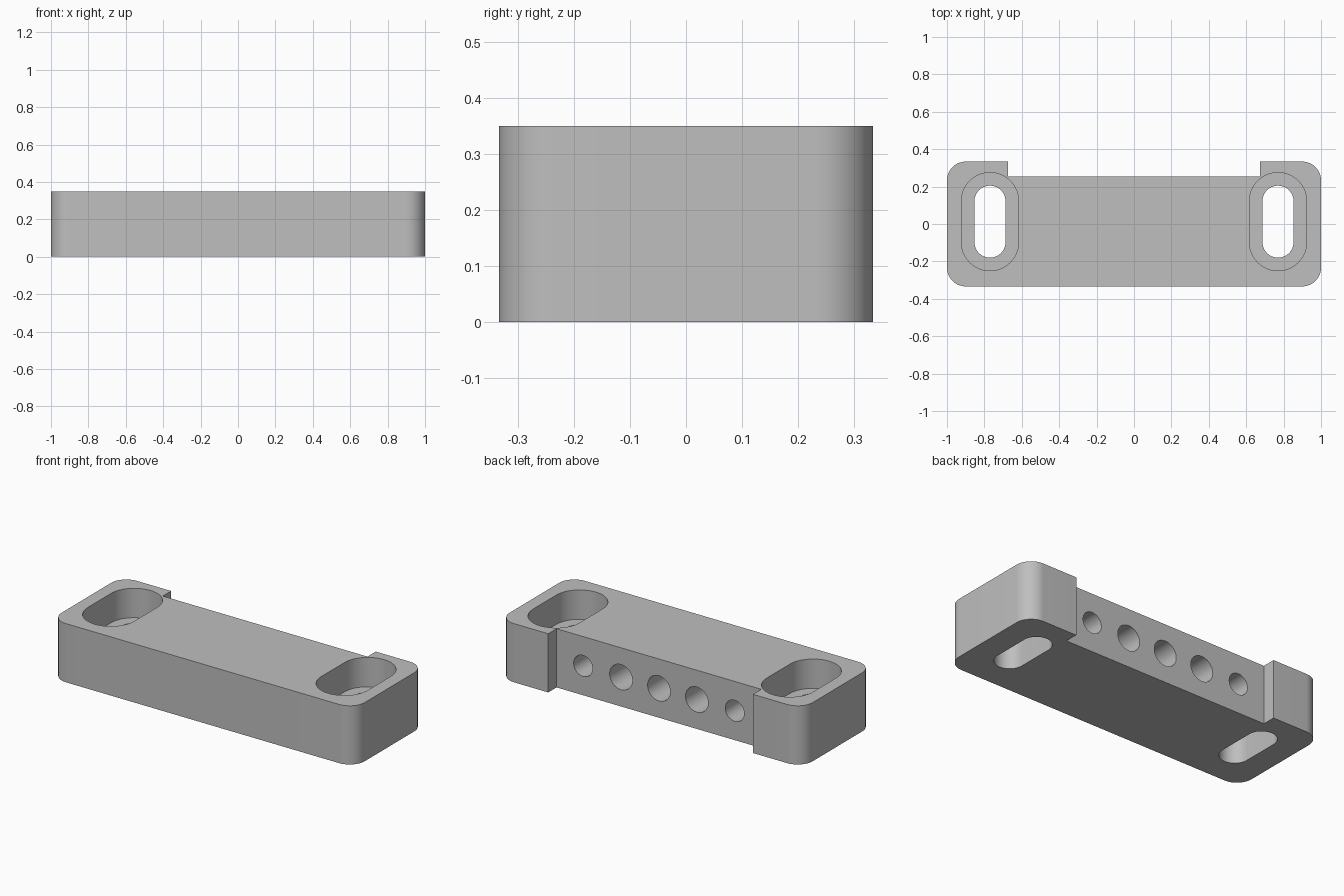
import bpy, bmesh, math
from mathutils import Matrix

LENGTH, DEPTH, HEIGHT = 2.0, 0.667, 0.35
CORNER = 0.1
RECESS_X, RECESS_Y = 0.675, 0.255
SLOT_X, SLOT_Y = 0.77, 0.0125

if "Cube" in bpy.data.objects:
    bpy.data.objects.remove(bpy.data.objects["Cube"])

grey = bpy.data.materials.new("plain grey")
grey.use_nodes = True
grey.diffuse_color = (0.52, 0.52, 0.52, 1)
grey.node_tree.nodes["Principled BSDF"].inputs["Base Color"].default_value = grey.diffuse_color


def rounded_outline(width, depth, radius, segments=16):
    """Counter-clockwise rounded rectangle centred on the origin."""
    points = []
    for quarter, (sx, sy) in enumerate([(1, 1), (-1, 1), (-1, -1), (1, -1)]):
        cx, cy = sx * (width / 2 - radius), sy * (depth / 2 - radius)
        for i in range(segments + 1):
            a = (quarter + i / segments) * math.pi / 2
            points.append((cx + radius * math.cos(a), cy + radius * math.sin(a)))
    return points


def prism(name, outline, bottom, top, matrix=Matrix()):
    bm = bmesh.new()
    face = bm.faces.new([bm.verts.new((x, y, bottom)) for x, y in outline])
    moved = bmesh.ops.extrude_face_region(bm, geom=[face])["geom"]
    bmesh.ops.translate(bm, vec=(0, 0, top - bottom),
                        verts=[v for v in moved if isinstance(v, bmesh.types.BMVert)])
    bmesh.ops.remove_doubles(bm, verts=bm.verts, dist=1e-5)
    bmesh.ops.recalc_face_normals(bm, faces=bm.faces)
    bm.transform(matrix)
    mesh = bpy.data.meshes.new(name)
    bm.to_mesh(mesh)
    bm.free()
    mesh.materials.append(grey)
    obj = bpy.data.objects.new(name, mesh)
    bpy.context.collection.objects.link(obj)
    return obj


def cut(target, cutter):
    cutter.hide_render = True
    mod = target.modifiers.new("cut", "BOOLEAN")
    mod.operation = "DIFFERENCE"
    mod.solver = "EXACT"
    mod.object = cutter
    bpy.context.view_layer.objects.active = target
    bpy.ops.object.modifier_apply(modifier=mod.name)
    bpy.data.objects.remove(cutter)


# Rounded block
block = prism("mounting_block", rounded_outline(LENGTH, DEPTH, CORNER), 0, HEIGHT)

# Shallow recess along the back
r, y0, y1 = RECESS_X, RECESS_Y, DEPTH
cut(block, prism("recess_cutter", [(-r, y0), (r, y0), (r, y1), (-r, y1)], -0.1, HEIGHT + 0.1))

# Screw slots with a wide counterbore from above
for side in (-1, 1):
    place = Matrix.Translation((side * SLOT_X, SLOT_Y, 0))
    cut(block, prism("counterbore_cutter", rounded_outline(0.306, 0.525, 0.153), 0.175, HEIGHT + 0.1, place))
    cut(block, prism("slot_cutter", rounded_outline(0.166, 0.385, 0.083), -0.1, HEIGHT, place))

# Row of blind holes in the back, smaller at both ends
for i in range(-2, 3):
    radius = 0.0625 if abs(i) == 2 else 0.075
    circle = [(radius * math.cos(a), radius * math.sin(a))
              for a in (math.tau * k / 48 for k in range(48))]
    place = Matrix.Translation((i * 0.25, RECESS_Y, HEIGHT / 2)) @ Matrix.Rotation(-math.pi / 2, 4, "X")
    cut(block, prism("hole_cutter", circle, -0.4, 0.05, place))

# Smooth curved walls, sharp edges
bpy.ops.object.select_all(action="DESELECT")
block.select_set(True)
bpy.context.view_layer.objects.active = block
bpy.ops.object.shade_smooth_by_angle(angle=math.radians(30))
